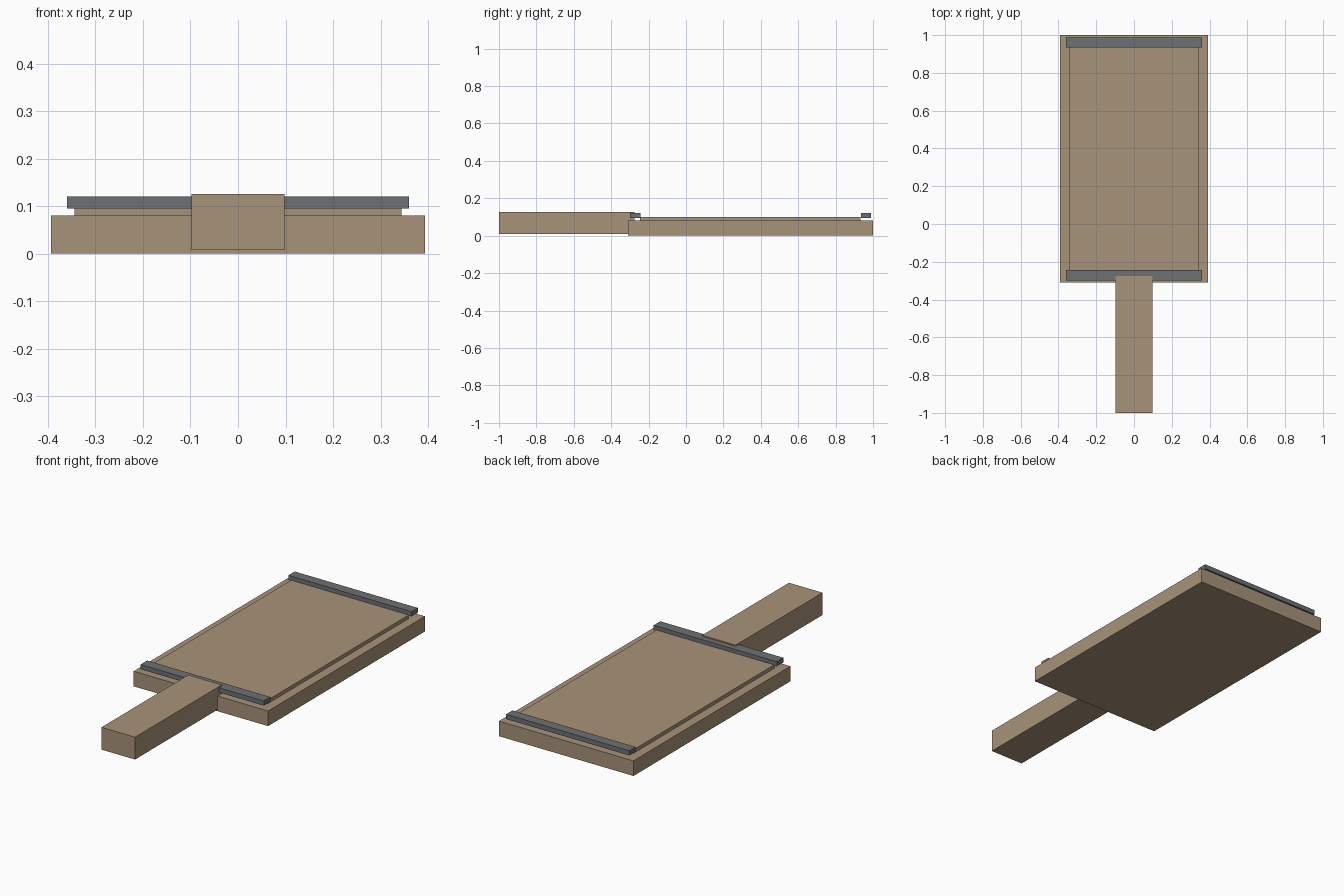
import bpy
from mathutils import Matrix, Vector
import bmesh

cube = bpy.data.objects.get("Cube")
if cube:
    bpy.data.objects.remove(cube, do_unlink=True)


def material(name, rgb):
    mat = bpy.data.materials.new(name)
    mat.use_nodes = True
    mat.diffuse_color = (*rgb, 1)
    mat.node_tree.nodes["Principled BSDF"].inputs["Base Color"].default_value = (*rgb, 1)
    return mat


def box(name, half_width, y0, y1, z0, z1, mat):
    """Box centred on x, spanning the given y and z ranges."""
    size = Vector((2 * half_width, y1 - y0, z1 - z0))
    centre = Vector((0, (y0 + y1) / 2, (z0 + z1) / 2))
    bm = bmesh.new()
    bmesh.ops.create_cube(bm, size=1, matrix=Matrix.LocRotScale(centre, None, size))
    mesh = bpy.data.meshes.new(name)
    bm.to_mesh(mesh)
    bm.free()
    mesh.materials.append(mat)
    obj = bpy.data.objects.new(name, mesh)
    bpy.context.collection.objects.link(obj)
    return obj


wood = material("tan wood", (0.39, 0.29, 0.19))
metal = material("grey metal", (0.157, 0.162, 0.171))

# Base board with the raised panel on top
box("board", 0.393, -0.31, 1.0, 0.0, 0.08, wood)
box("raised_panel", 0.344, -0.246, 0.934, 0.08, 0.099, wood)

# Handle, overlapping the front edge of the board
box("handle", 0.098, -1.0, -0.275, 0.008, 0.126, wood)

# Clamp bars at both ends of the panel
box("front_bar", 0.36, -0.299, -0.244, 0.095, 0.12, metal)
box("back_bar", 0.36, 0.935, 0.988, 0.095, 0.12, metal)
